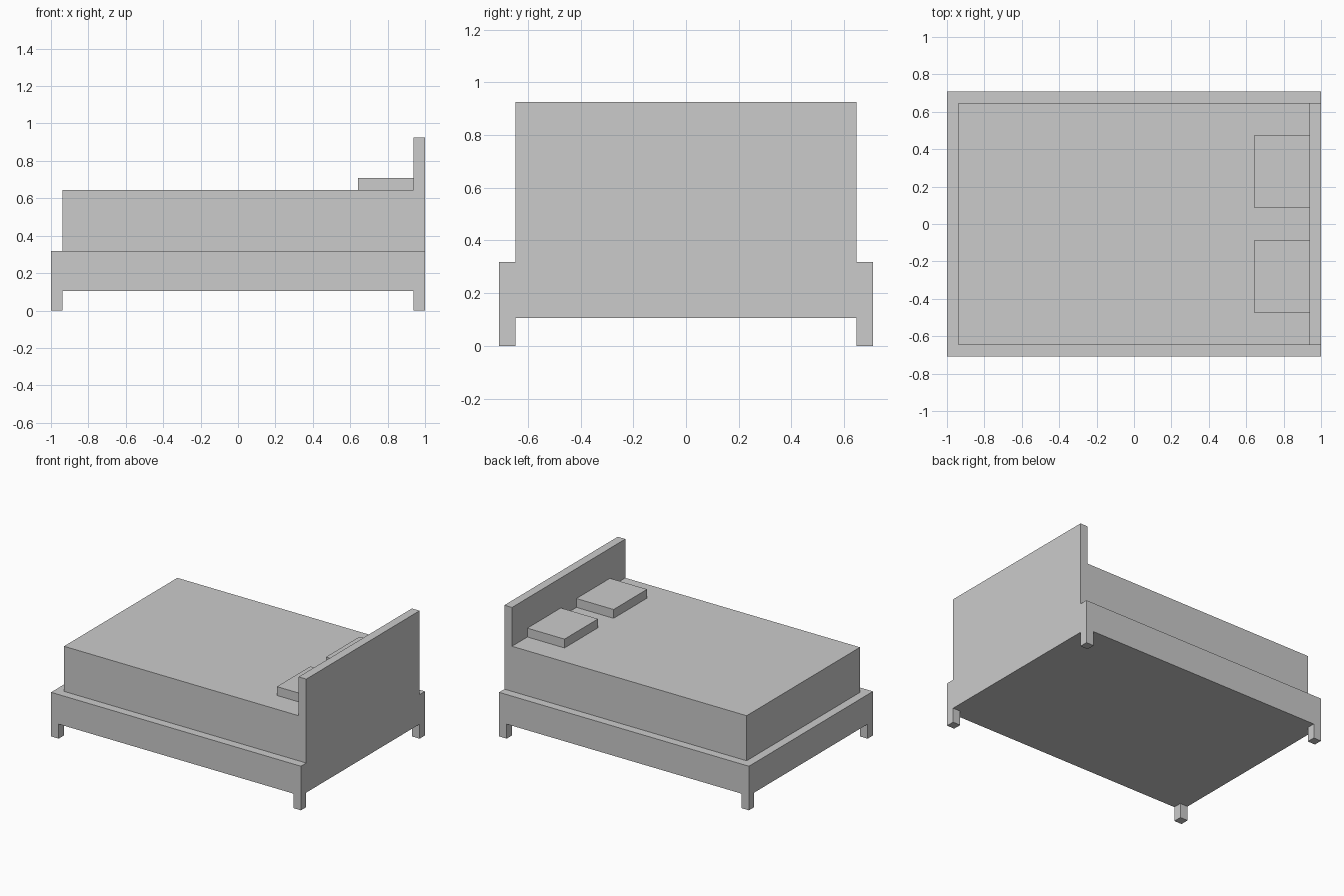
import bpy

if "Cube" in bpy.data.objects:
    bpy.data.objects.remove(bpy.data.objects["Cube"])


def box(name, x, y, z):
    """Box from (min, max) ranges along each axis."""
    verts = [(a, b, c) for a in x for b in y for c in z]
    faces = [(0, 1, 3, 2), (4, 6, 7, 5), (0, 4, 5, 1),
             (2, 3, 7, 6), (0, 2, 6, 4), (1, 5, 7, 3)]
    mesh = bpy.data.meshes.new(name)
    mesh.from_pydata(verts, [], faces)
    obj = bpy.data.objects.new(name, mesh)
    bpy.context.collection.objects.link(obj)
    return obj


def mirror(obj, x, y):
    """Mirror a part across the world centre planes."""
    mod = obj.modifiers.new("mirror", 'MIRROR')
    mod.use_axis = (x, y, False)
    mod.use_mirror_merge = False


L, W = 1.0, 0.709          # half length and half width of the frame
IN_X, IN_Y = 0.939, 0.648  # half sizes inside the frame rim
LEG_H, FRAME_H, MATTRESS_H = 0.105, 0.319, 0.645

# Frame and the four corner legs
box("bed_frame", (-L, L), (-W, W), (LEG_H, FRAME_H))
leg = box("legs", (IN_X, L), (IN_Y, W), (0, LEG_H))
mirror(leg, True, True)

# Mattress and headboard resting on the frame
box("mattress", (-IN_X, IN_X), (-IN_Y, IN_Y), (FRAME_H, MATTRESS_H))
box("headboard", (IN_X, L), (-IN_Y, IN_Y), (FRAME_H, 0.926))

# Pair of pillows against the headboard
pillow = box("pillows", (0.642, IN_X), (0.089, 0.472), (MATTRESS_H, 0.709))
mirror(pillow, False, True)
